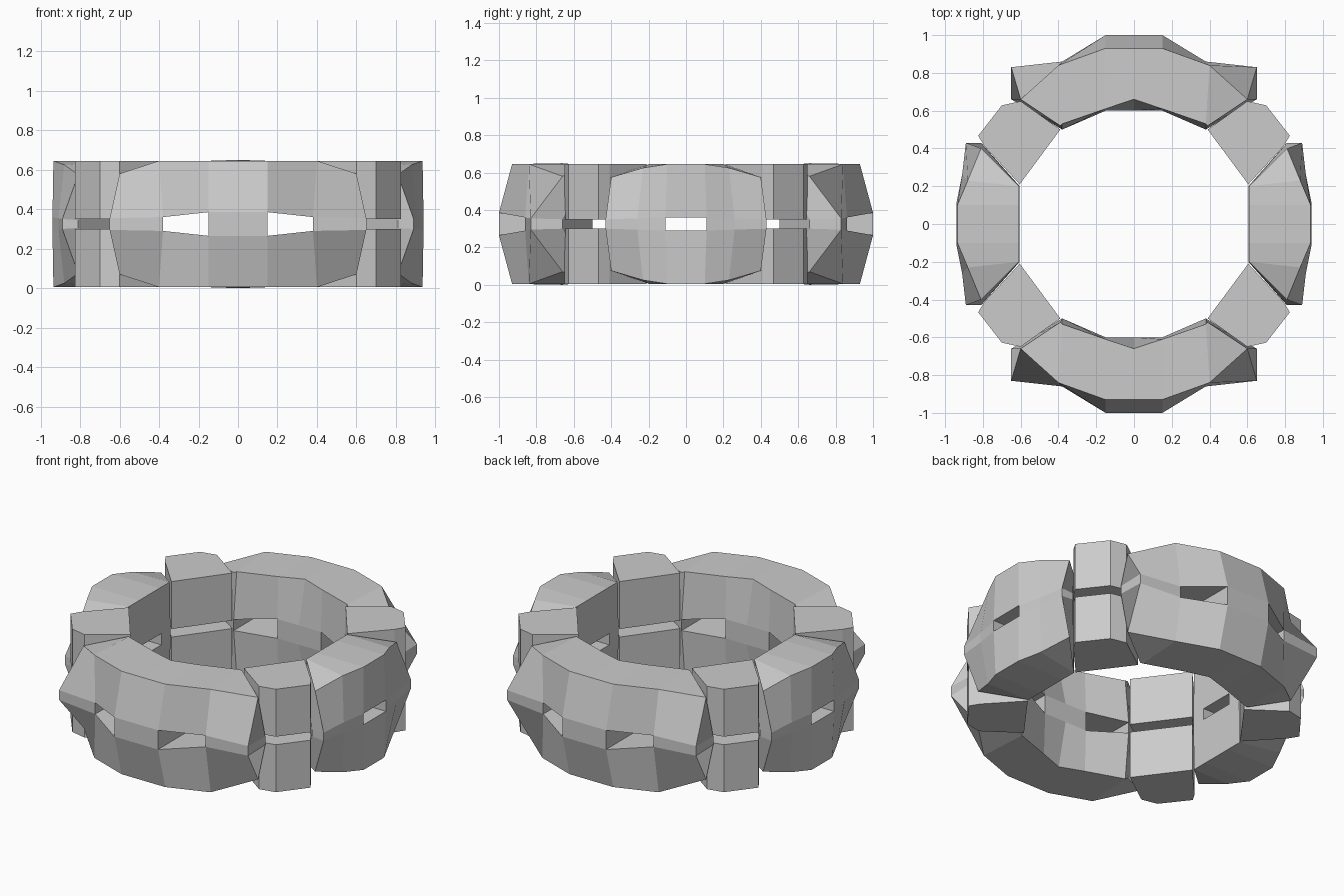
import bpy

# Remove the default cube only
default_cube = bpy.data.objects.get("Cube")
if default_cube:
    bpy.data.objects.remove(default_cube, do_unlink=True)

MIDDLE = 0.325   # height of the plane between the two stacked rings
TOP = 0.32       # offset of the flat top from that plane

grey = bpy.data.materials.new("light_grey")
grey.use_nodes = True
colour = (0.6, 0.6, 0.6, 1.0)
grey.diffuse_color = colour
shader = next(n for n in grey.node_tree.nodes if n.type == 'BSDF_PRINCIPLED')
shader.inputs["Base Color"].default_value = colour
shader.inputs["Roughness"].default_value = 0.7


def loft(name, sections):
    """Join equal cross-sections into a closed, flat-shaded solid."""
    count = len(sections[0])
    verts = [(x, y, z + MIDDLE) for section in sections for x, y, z in section]
    faces = [tuple(range(count)), tuple(range(len(verts) - count, len(verts)))]
    for row in range(len(sections) - 1):
        for i in range(count):
            a, b = row * count + i, row * count + (i + 1) % count
            faces.append((a, b, b + count, a + count))
    mesh = bpy.data.meshes.new(name)
    mesh.from_pydata(verts, [], faces)
    mesh.materials.append(grey)
    obj = bpy.data.objects.new(name, mesh)
    bpy.context.collection.objects.link(obj)
    # Consistent outward normals
    import bmesh
    bm = bmesh.new()
    bm.from_mesh(mesh)
    bmesh.ops.recalc_face_normals(bm, faces=bm.faces)
    bm.to_mesh(mesh)
    bm.free()
    return obj


def flip(sections, sx=1, sy=1, sz=1):
    return [[(x * sx, y * sy, z * sz) for x, y, z in s] for s in sections]


def bridge(section):
    """Slab section closing the gap under a block's two middle corners."""
    outer, inner = section[2], section[3]
    below = [(x, y, -z) for x, y, z in (inner, outer)]
    return [outer, inner] + below


# Corners of each section: inner top, outer top, outer middle, inner middle
front_half = [
    [(0, -0.66, 0.325), (0, -0.93, TOP), (0, -1, 0.06), (0, -0.60, 0.06)],
    [(0.15, -0.61, TOP), (0.15, -0.93, TOP), (0.15, -1, 0.06), (0.15, -0.60, 0.06)],
    [(0.38, -0.53, TOP), (0.40, -0.84, TOP), (0.38, -0.86, 0.035), (0.38, -0.50, 0.035)],
    [(0.39, -0.52, 0.315), (0.60, -0.66, 0.255), (0.65, -0.83, 0.03), (0.65, -0.66, 0.025)],
]
side_half = [
    [(0.61, 0, TOP), (0.935, 0, TOP), (0.94, 0, 0.035), (0.605, 0, 0.035)],
    [(0.61, 0.10, TOP), (0.935, 0.10, TOP), (0.94, 0.11, 0.035), (0.605, 0.11, 0.035)],
    [(0.61, 0.20, TOP), (0.88, 0.23, 0.30), (0.91, 0.26, 0.03), (0.605, 0.20, 0.03)],
    [(0.62, 0.21, 0.315), (0.81, 0.40, 0.25), (0.89, 0.43, 0.025), (0.81, 0.43, 0.02)],
]

# Plan widths of the diagonal block from the inside out
diagonal_plan = [
    [(0.39, -0.50), (0.605, -0.21)],
    [(0.60, -0.65), (0.79, -0.41)],
    [(0.70, -0.628), (0.825, -0.467)],
]
diagonal = [
    [(a[0], a[1], TOP), (b[0], b[1], TOP), (b[0], b[1], 0.025), (a[0], a[1], 0.025)]
    for a, b in diagonal_plan
]

levels = (("upper", 1), ("lower", -1))
ends = (("front", 1), ("back", -1))
sides = (("left", 1), ("right", -1))

front_block = flip(front_half[:0:-1], sx=-1) + front_half
side_block = flip(side_half[:0:-1], sy=-1) + side_half

# Long blocks at front, back, left and right, in both rings
for level, sz in levels:
    for end, sy in ends:
        loft(f"{level}_{end}_block", flip(front_block, sy=sy, sz=sz))
    for side, sx in sides:
        loft(f"{level}_{side}_block", flip(side_block, sx=sx, sz=sz))

# Centre pillars joining the rings at front and back
pillar = [bridge(s) for s in (flip([front_half[1]], sx=-1)[0], front_half[1])]
for end, sy in ends:
    loft(f"{end}_centre_pillar", flip(pillar, sy=sy))

# Diagonal blocks and the flared spurs that join the rings at each corner
end_spur = [bridge(s) for s in front_half[2:]]
side_spur = [bridge(s) for s in side_half[1:]]
for end, sy in ends:
    for side, sx in sides:
        loft(f"{end}_{side}_end_spur", flip(end_spur, sx=sx, sy=sy))
        loft(f"{end}_{side}_side_spur", flip(side_spur, sx=sx, sy=-sy))
        for level, sz in levels:
            loft(f"{level}_{end}_{side}_diagonal_block",
                 flip(diagonal, sx=sx, sy=sy, sz=sz))
